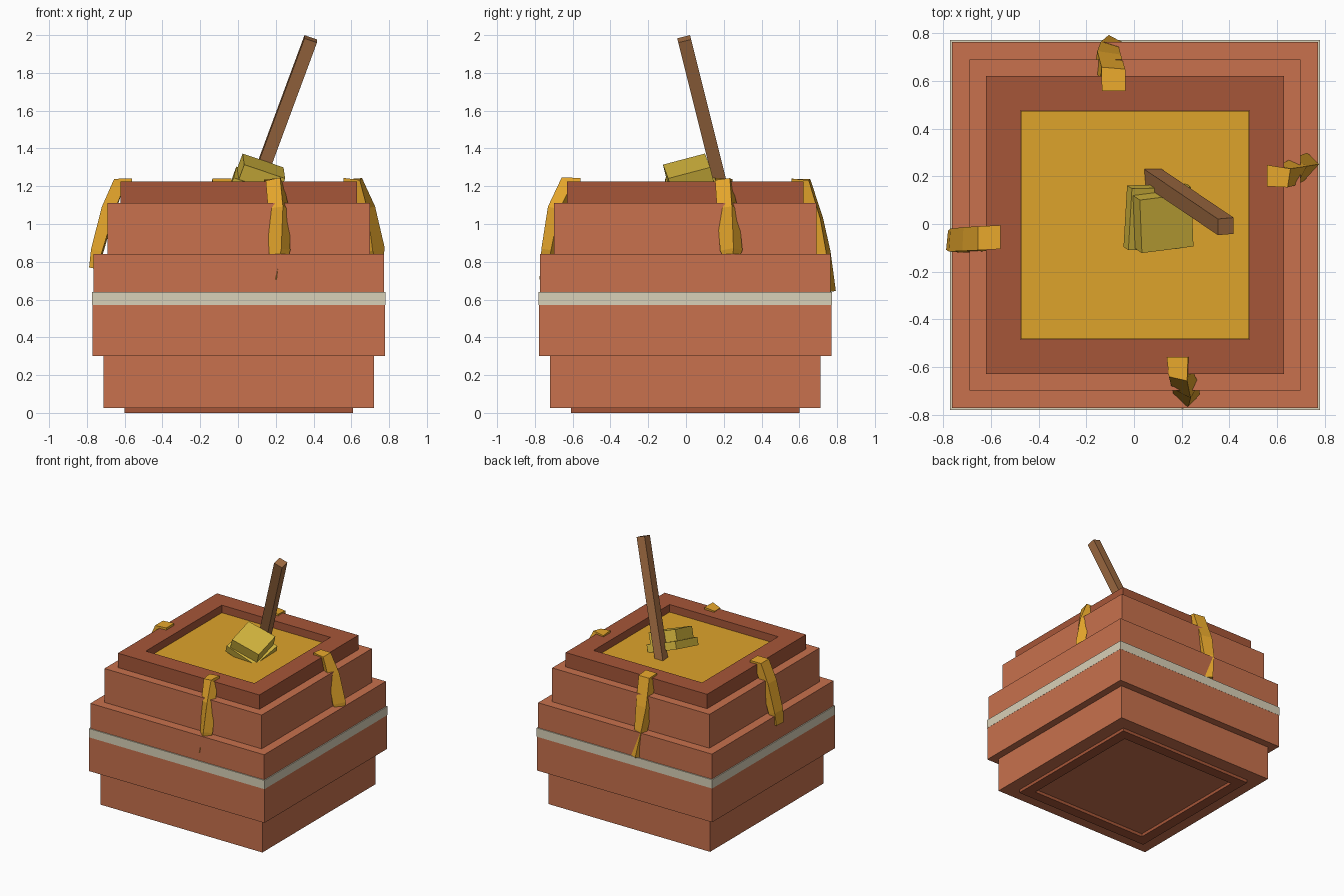
import bpy, bmesh, math
from mathutils import Vector, Matrix

if "Cube" in bpy.data.objects:
    bpy.data.objects.remove(bpy.data.objects["Cube"])

CX, CY = 0.004, -0.004   # slight offset of the pot


def mat(name, r, g, b):
    lin = lambda c: (c / 255 / 12.92) if c < 11 else ((c / 255 + 0.055) / 1.055) ** 2.4
    m = bpy.data.materials.new(name)
    m.diffuse_color = (lin(r), lin(g), lin(b), 1)
    m.use_nodes = True
    m.node_tree.nodes["Principled BSDF"].inputs["Base Color"].default_value = m.diffuse_color
    return m


CLAY = mat("clay", 200, 113, 77)
DARK = mat("dark_clay", 166, 86, 56)
CREAM = mat("cream", 217, 209, 184)
HONEY = mat("honey", 222, 163, 43)
DRIP = mat("drip_honey", 232, 168, 44)
WOOD = mat("wood", 160, 108, 66)
HEAD = mat("honeyed_wood", 214, 184, 62)


def finish(bm, name, material):
    bmesh.ops.recalc_face_normals(bm, faces=bm.faces)
    me = bpy.data.meshes.new(name)
    bm.to_mesh(me)
    bm.free()
    me.materials.append(material)
    ob = bpy.data.objects.new(name, me)
    bpy.context.collection.objects.link(ob)
    return ob


def loft(name, rings, material, loop=False):
    """Join 4-point rings; cap the ends, or close the loop."""
    bm = bmesh.new()
    rs = [[bm.verts.new(p) for p in ring] for ring in rings]
    pairs = list(zip(rs, rs[1:]))
    if loop:
        pairs.append((rs[-1], rs[0]))
    for a, b in pairs:
        for i in range(4):
            j = (i + 1) % 4
            bm.faces.new((a[i], a[j], b[j], b[i]))
    if not loop:
        bm.faces.new(rs[0])
        bm.faces.new(rs[-1])
    return finish(bm, name, material)


def square_lathe(name, profile, material, loop=False):
    """Square-sided turning from (half width, z) points."""
    sq = ((-1, -1), (1, -1), (1, 1), (-1, 1))
    return loft(name, [[(CX + h * x, CY + h * y, z) for x, y in sq]
                       for h, z in profile], material, loop)


def box(name, center, size, axis, spin, material):
    """Box whose local z follows axis, spun about it."""
    rot = Vector(axis).to_track_quat('Z', 'Y').to_matrix().to_4x4()
    m = Matrix.Translation(center) @ rot @ Matrix.Rotation(spin, 4, 'Z') @ Matrix.Diagonal((*size, 1))
    bm = bmesh.new()
    bmesh.ops.create_cube(bm, size=1, matrix=m)
    return finish(bm, name, material)


# Pot: stepped body, cream band, rim and foot ring
square_lathe("pot_body", [(0.715, 0.025), (0.715, 0.30), (0.775, 0.30), (0.775, 0.57),
                          (0.768, 0.57), (0.768, 0.84), (0.695, 0.84), (0.695, 1.11)], CLAY)
square_lathe("band", [(0.776, 0.57), (0.776, 0.64), (0.76, 0.64), (0.76, 0.57)], CREAM, True)
square_lathe("rim", [(0.625, 1.11), (0.625, 1.225), (0.48, 1.225), (0.48, 1.11)], DARK, True)
square_lathe("foot", [(0.605, 0.026), (0.605, 0), (0.52, 0), (0.52, 0.026)], DARK, True)
square_lathe("honey_surface", [(0.479, 1.105), (0.479, 1.165)], HONEY)

# Dipper: leaning stick and two head slabs square to it
axis = Vector((0.37, -0.25, 1))
top = Vector((0.385, -0.01, 1.98))
low = top - axis * 0.84
flat = Vector((-1, 0, 0)) - axis * (Vector((-1, 0, 0)).dot(axis) / axis.length_squared)
q = axis.to_track_quat('Z', 'Y')
loc = q.inverted() @ flat
spin = math.atan2(loc.y, loc.x)
box("dipper_stick", (top + low) / 2, (0.07, 0.07, (top - low).length), axis, spin, WOOD)
n = axis.normalized()
head = Vector((0.137, 0.003, 1.307))
box("dipper_head_upper", head - n * 0.045, (0.23, 0.23, 0.09), axis, spin + 0.04, HEAD)
box("dipper_head_lower", head - n * 0.115, (0.265, 0.265, 0.06), axis, spin - 0.06, HEAD)


def drip(name, side, points):
    """Square strand: (sideways, outward, z, half width, half depth, twist) per point."""
    rot = Matrix.Rotation(side, 3, 'Z')
    rings = []
    for i, (s, o, z, w, d, tw) in enumerate(points):
        a, b = points[max(i - 1, 0)], points[min(i + 1, len(points) - 1)]
        t = Vector((0, -(b[1] - a[1]), b[2] - a[2])).normalized()
        u = Vector((1, 0, 0))
        v = t.cross(u)
        c, k = math.cos(tw), math.sin(tw)
        ring = []
        for x, y in ((-w, -d), (w, -d), (w, d), (-w, d)):
            p = Vector((s, -o, z)) + u * (x * c - y * k) + v * (x * k + y * c)
            ring.append(rot @ p)
        rings.append(ring)
    loft(name, rings, DRIP)


# Honey drips over the rim on the four sides
drip("front_drip", 0, [(0.185, 0.56, 1.21, 0.045, 0.03, 0.1), (0.195, 0.625, 1.215, 0.04, 0.035, 0.3),
                       (0.215, 0.68, 1.08, 0.045, 0.035, 0.5), (0.22, 0.71, 0.86, 0.045, 0.035, 0.75),
                       (0.20, 0.745, 0.70, 0.022, 0.022, 0.75)])
drip("right_drip", math.pi / 2, [(0.20, 0.56, 1.21, 0.045, 0.03, -0.1), (0.20, 0.625, 1.215, 0.04, 0.035, 0.2),
                                 (0.22, 0.675, 1.08, 0.045, 0.035, 0.5), (0.24, 0.72, 0.86, 0.048, 0.035, 0.75),
                                 (0.24, 0.74, 0.78, 0.02, 0.015, 0.75)])
drip("back_drip", math.pi, [(0.085, 0.56, 1.21, 0.05, 0.03, 0), (0.09, 0.625, 1.215, 0.05, 0.035, 0.1),
                            (0.11, 0.685, 1.02, 0.05, 0.035, 0.15), (0.11, 0.725, 0.85, 0.04, 0.03, 0.3),
                            (0.09, 0.76, 0.64, 0.03, 0.022, 0.5)])
drip("left_drip", -math.pi / 2, [(0.055, 0.56, 1.215, 0.05, 0.027, 0), (0.06, 0.63, 1.215, 0.05, 0.035, 0),
                                 (0.065, 0.685, 1.08, 0.05, 0.035, 0.05), (0.07, 0.745, 0.86, 0.048, 0.03, 0.08),
                                 (0.07, 0.765, 0.765, 0.04, 0.02, 0.1)])
